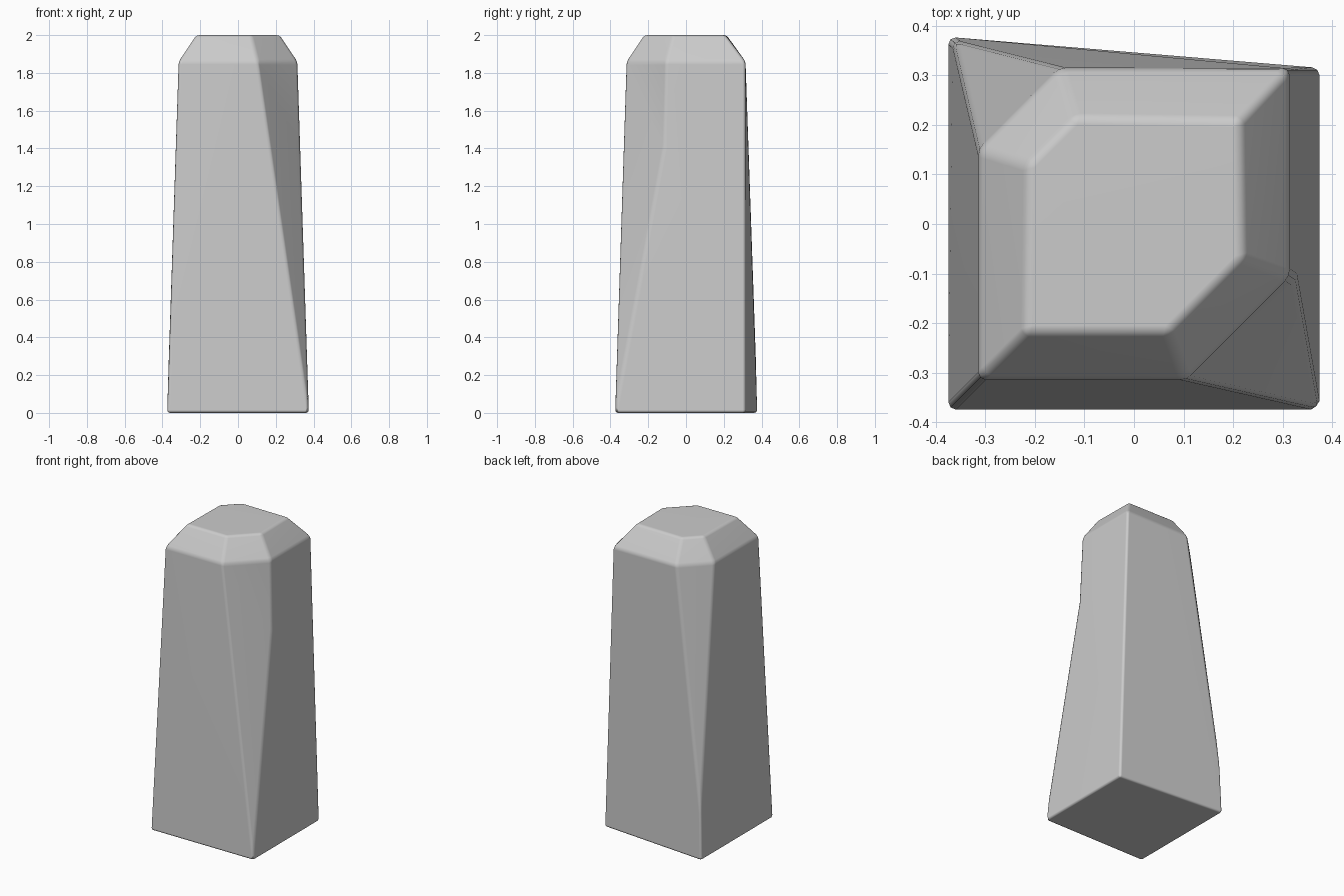
import bpy, bmesh

cube = bpy.data.objects.get("Cube")
if cube:
    bpy.data.objects.remove(cube, do_unlink=True)

# Stone material
stone = bpy.data.materials.new("pale_grey_stone")
stone.use_nodes = True
GREY = (0.6, 0.6, 0.6, 1)
stone.diffuse_color = GREY
stone.node_tree.nodes["Principled BSDF"].inputs["Base Color"].default_value = GREY

bm = bmesh.new()


def ring(points, z):
    return [bm.verts.new((x, y, z)) for x, y in points]


# Four-sided foot, six-sided shoulder and six-sided top
foot = ring([(-.375, -.375), (.375, -.375), (.375, .315), (-.375, .378)], 0)
shoulder = ring([(-.314, -.314), (.105, -.314), (.314, -.105),
                 (.314, .315), (-.15, .315), (-.314, .15)], 1.86)
top = ring([(-.22, -.22), (.07, -.22), (.22, -.07),
            (.215, .21), (-.12, .215), (-.215, .12)], 2)

# Lower ends and bend of the two corner cuts
bend = bm.verts.new((.329, -.115, 1.4))
notch = bm.verts.new((-.366, .37, .3))

f, s = foot, shoulder
sides = [
    (f[0], f[1], s[1], s[0]),            # front
    (f[1], f[2], s[3], s[2], bend),      # left side
    (f[2], f[3], notch, s[4], s[3]),     # back
    (f[3], f[0], s[0], s[5], notch),     # right side
    (f[1], bend, s[1]),                  # front corner cut
    (bend, s[2], s[1]),
    (notch, s[5], s[4]),                 # back corner cut
    tuple(reversed(foot)),
    tuple(top),
]
for face in sides:
    bm.faces.new(face)
for i in range(6):                       # sloping shoulder band
    j = (i + 1) % 6
    bm.faces.new((s[i], s[j], top[j], top[i]))
bmesh.ops.recalc_face_normals(bm, faces=bm.faces[:])

mesh = bpy.data.meshes.new("stone_pillar")
bm.to_mesh(mesh)
bm.free()
mesh.materials.append(stone)
pillar = bpy.data.objects.new("stone_pillar", mesh)
bpy.context.collection.objects.link(pillar)

# Softly worn edges
for poly in mesh.polygons:
    poly.use_smooth = True
bevel = pillar.modifiers.new("worn_edges", "BEVEL")
bevel.width = 0.015
bevel.segments = 2
bevel.limit_method = "ANGLE"
bevel.angle_limit = 0.2
normals = pillar.modifiers.new("even_shading", "WEIGHTED_NORMAL")
normals.keep_sharp = True
